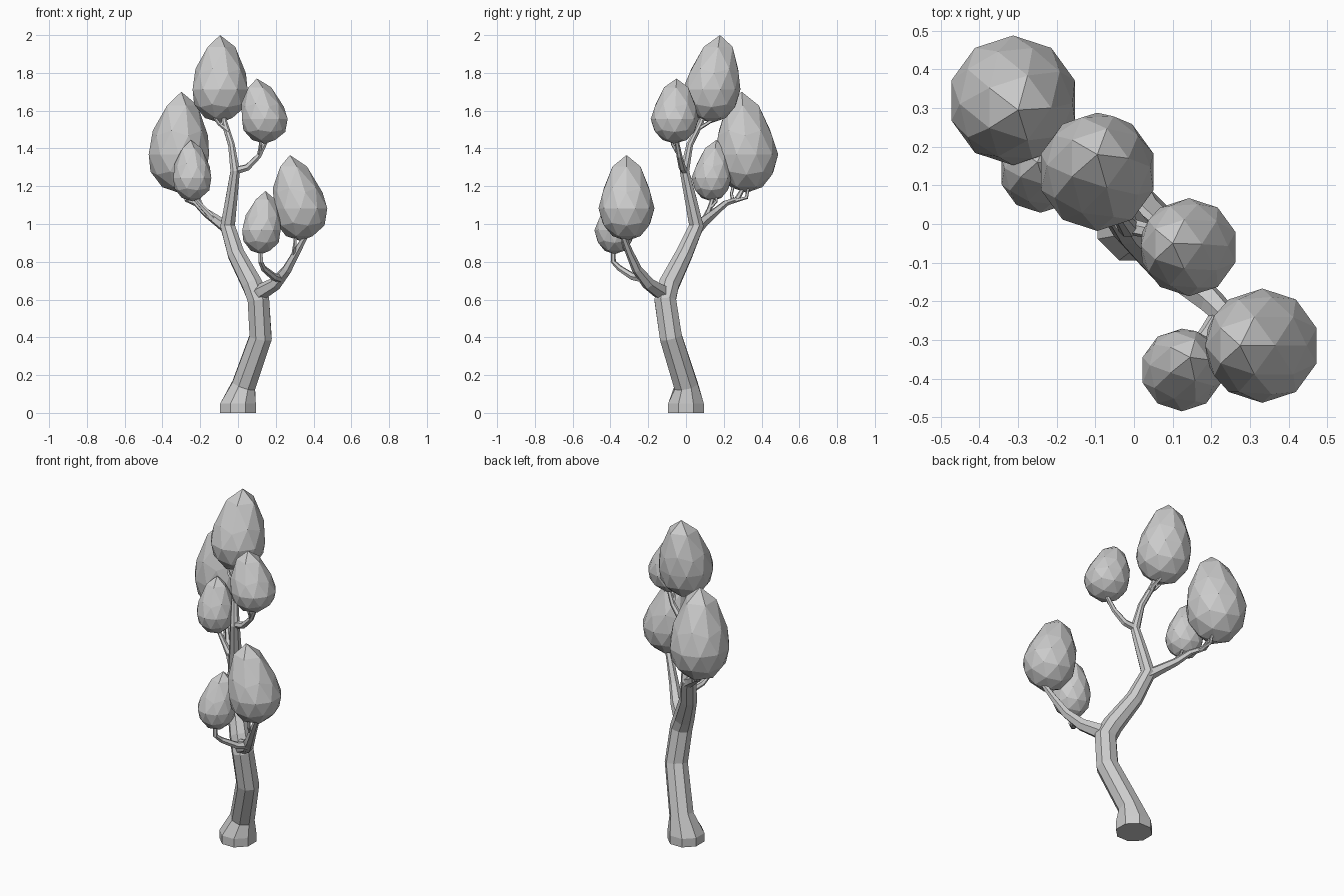
import bpy, bmesh
from math import cos, sin, pi
from mathutils import Vector


def finish(bm, name):
    bmesh.ops.recalc_face_normals(bm, faces=bm.faces)
    mesh = bpy.data.meshes.new(name)
    bm.to_mesh(mesh)
    bm.free()
    bpy.context.collection.objects.link(bpy.data.objects.new(name, mesh))


def limb(name, path, sides=6, flat_start=False):
    """Faceted tapering tube through (x, y, z, radius) points."""
    bm = bmesh.new()
    pts = [Vector(p[:3]) for p in path]
    rings = []
    for i, p in enumerate(pts):
        d = pts[min(i + 1, len(pts) - 1)] - pts[max(i - 1, 0)]
        if flat_start and i < 2:
            d = Vector((0, 0, 1))
        q = Vector((0, 0, 1)).rotation_difference(d.normalized())
        r = path[i][3]
        rings.append([bm.verts.new(p + q @ Vector((r * cos(2 * pi * (k + .5) / sides),
                                                   r * sin(2 * pi * (k + .5) / sides), 0)))
                      for k in range(sides)])
    for a, b in zip(rings, rings[1:]):
        for k in range(sides):
            n = (k + 1) % sides
            bm.faces.new((a[k], a[n], b[n], b[k]))
    bm.faces.new(rings[0][::-1])
    bm.faces.new(rings[-1])
    finish(bm, name)


def crown(name, x, y, r, z0, z1, tip_x, tip_y):
    """Low-poly teardrop of leaves whose tip leans to (tip_x, tip_y)."""
    bm = bmesh.new()
    bmesh.ops.create_icosphere(bm, subdivisions=2, radius=1)
    for v in bm.verts:
        z = v.co.z
        f = .38 * (1 + z) if z < 0 else .38 + .62 * z ** 1.5
        lean = max(z, 0) ** 1.5
        v.co = (x + r * v.co.x + (tip_x - x) * lean,
                y + r * v.co.y + (tip_y - y) * lean, z0 + (z1 - z0) * f)
    finish(bm, name)


# Trunk, continuing into the tall main stem
limb("trunk", [(0, 0, 0, .102), (0, 0, .05, .102), (.03, 0, .145, .068),
               (.12, -.08, .40, .064), (.108, -.11, .60, .062), (.075, -.09, .68, .058),
               (-.01, -.01, .84, .048), (-.055, .055, .99, .042), (-.035, .025, 1.13, .034),
               (-.015, -.008, 1.28, .027), (-.035, .02, 1.42, .019),
               (-.07, .075, 1.53, .017), (-.085, .11, 1.62, .010)], 8, True)

# Main branches
limb("right_branch", [(.08, -.09, .60, .045), (.13, -.14, .645, .043), (.20, -.20, .685, .035),
                      (.26, -.26, .76, .027), (.31, -.30, .85, .021),
                      (.36, -.335, .94, .015), (.36, -.335, 1.0, .010)])
limb("left_branch", [(-.045, .05, .97, .036), (-.10, .09, 1.01, .029), (-.17, .15, 1.06, .022),
                     (-.22, .21, 1.11, .017), (-.27, .27, 1.13, .015), (-.31, .32, 1.22, .010)])
limb("upper_branch", [(-.02, -.005, 1.28, .022), (.05, -.02, 1.30, .019), (.11, -.035, 1.36, .015),
                      (.15, -.05, 1.44, .012), (.15, -.055, 1.52, .008)])

# Side branches
limb("lower_side_branch", [(.23, -.22, .71, .024), (.19, -.28, .72, .020), (.135, -.35, .765, .016),
                           (.12, -.385, .80, .014), (.12, -.385, .90, .009)])
limb("left_side_branch", [(-.12, .10, 1.02, .020), (-.18, .125, 1.08, .014),
                          (-.225, .14, 1.13, .011), (-.24, .14, 1.20, .008)])

# Thin twigs reaching into the crowns
twigs = [[(.29, -.28, .81, .012), (.30, -.33, .88, .010), (.31, -.34, .98, .007)],
         [(-.05, .045, 1.49, .011), (-.10, .06, 1.53, .009), (-.15, .10, 1.60, .006)],
         [(-.055, .06, 1.50, .011), (-.07, .14, 1.55, .009), (-.08, .17, 1.62, .006)],
         [(.11, -.035, 1.36, .010), (.12, -.07, 1.42, .009), (.12, -.08, 1.50, .006)],
         [(-.25, .25, 1.12, .011), (-.29, .24, 1.16, .009), (-.33, .26, 1.24, .006)],
         [(-.25, .25, 1.12, .011), (-.27, .32, 1.14, .010), (-.28, .34, 1.24, .006)],
         [(-.18, .125, 1.08, .009), (-.20, .16, 1.12, .008), (-.21, .165, 1.20, .006)]]
for i, t in enumerate(twigs):
    limb(f"twig_{i + 1}", t, 5)

# Leaf crowns: centre x, y, radius, bottom, top, tip x, y
crown("top_crown", -.095, .135, .153, 1.535, 2.0, -.095, .18)
crown("left_large_crown", -.313, .32, .168, 1.165, 1.70, -.30, .295)
crown("upper_right_crown", .142, -.06, .127, 1.425, 1.77, .10, -.05)
crown("left_small_crown", -.242, .135, .106, 1.12, 1.445, -.25, .16)
crown("right_large_crown", .332, -.315, .148, .91, 1.365, .275, -.315)
crown("right_small_crown", .124, -.378, .107, .84, 1.175, .145, -.345)
